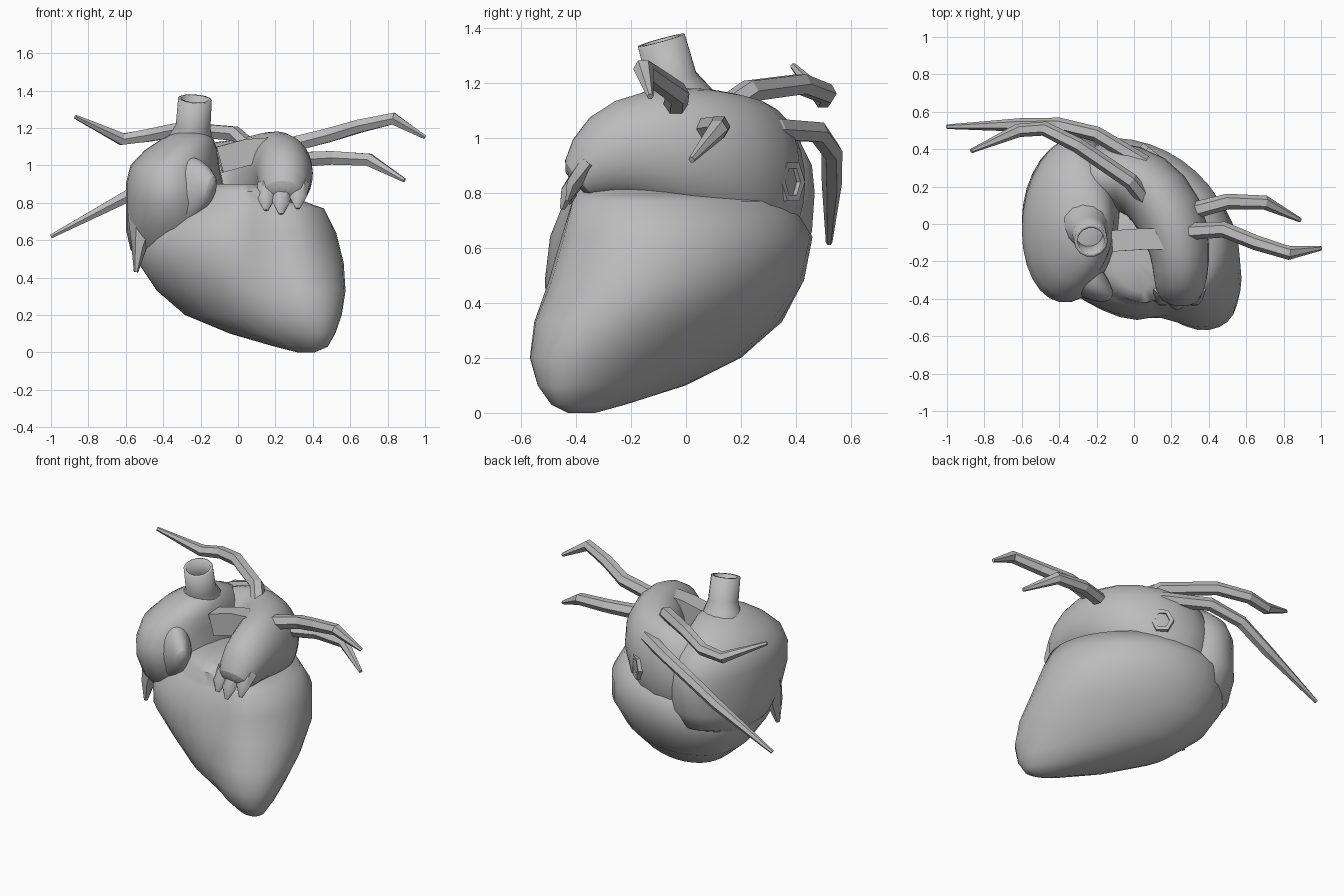
import bpy, bmesh, math
from mathutils import Vector

if "Cube" in bpy.data.objects:
    bpy.data.objects.remove(bpy.data.objects["Cube"], do_unlink=True)

grey = bpy.data.materials.new("plain_grey")
grey.use_nodes = True
grey.diffuse_color = (0.5, 0.5, 0.5, 1)
grey.node_tree.nodes["Principled BSDF"].inputs["Base Color"].default_value = (0.5, 0.5, 0.5, 1)


def skin(name, rings, caps=True, smooth=True, subdiv=0, wall=0):
    """Join rings of points into one surface."""
    bm = bmesh.new()
    loops = [[bm.verts.new(p) for p in ring] for ring in rings]
    n = len(loops[0])
    for a, b in zip(loops, loops[1:]):
        for i in range(n):
            j = (i + 1) % n
            bm.faces.new((a[i], a[j], b[j], b[i]))
    if caps:
        for loop in (loops[0], loops[-1]):
            mid = bm.verts.new(sum((v.co for v in loop), Vector()) / n)
            for i in range(n):
                bm.faces.new((loop[i], loop[(i + 1) % n], mid))
    bmesh.ops.recalc_face_normals(bm, faces=bm.faces)
    mesh = bpy.data.meshes.new(name)
    bm.to_mesh(mesh)
    bm.free()
    mesh.materials.append(grey)
    obj = bpy.data.objects.new(name, mesh)
    bpy.context.collection.objects.link(obj)
    if subdiv:
        obj.modifiers.new("round", "SUBSURF").levels = subdiv
        obj.modifiers["round"].render_levels = subdiv
    if wall:
        mod = obj.modifiers.new("wall", "SOLIDIFY")
        mod.thickness, mod.offset = wall, -1
    if smooth:
        bpy.ops.object.select_all(action="DESELECT")
        obj.select_set(True)
        bpy.context.view_layer.objects.active = obj
        bpy.ops.object.shade_smooth_by_angle(angle=math.radians(50))


def sweep(name, path, sides=6, ref=(0, 0, 1), turn=0.0, **opts):
    """Sweep an ellipse along a path of (x, y, z, half width, half height)."""
    pts = [Vector(p[:3]) for p in path]
    rings = []
    for k, p in enumerate(path):
        t = (pts[min(k + 1, len(pts) - 1)] - pts[max(k - 1, 0)]).normalized()
        side = t.cross(Vector(ref)).normalized()
        up = side.cross(t)
        angles = [turn + 2 * math.pi * i / sides for i in range(sides)]
        rings.append([pts[k] + side * p[3] * math.cos(a) + up * p[4] * math.sin(a) for a in angles])
    skin(name, rings, **opts)


def hump(t, mid, width):
    return math.exp(-((t - mid) / width) ** 2)


def stack(name, levels, sides, groove_x=None):
    """Stack skewed ovals given as (z, x min, x max, y min, y max, skew).
    groove_x adds a front groove and a swelling on its right-hand side."""
    rings = []
    for z, x0, x1, y0, y1, skew in levels:
        cx, cy, rx, ry = (x0 + x1) / 2, (y0 + y1) / 2, (x1 - x0) / 2, (y1 - y0) / 2
        ring = []
        for i in range(sides):
            t = -math.pi + 2 * math.pi * i / sides
            r = 1
            if groove_x is not None:
                mid = -math.acos(max(-0.8, min(0.8, (groove_x - cx) / rx)))
                r += 0.06 * hump(t, -2.5, 0.45) - 0.11 * hump(t, mid, 0.25)
            ring.append((cx + rx * r * math.cos(t), cy + ry * r * math.sin(t - skew), z))
        rings.append(ring)
    skin(name, rings)


# Ventricles with the groove between them
stack("ventricles", [(0.0, 0.32, 0.41, -0.43, -0.33, 0.5), (0.03, 0.20, 0.48, -0.49, -0.22, 0.6),
                     (0.10, -0.04, 0.52, -0.54, 0.0, 0.6), (0.20, -0.28, 0.555, -0.57, 0.2, 0.55),
                     (0.33, -0.43, 0.575, -0.565, 0.35, 0.42), (0.48, -0.53, 0.565, -0.54, 0.43, 0.25),
                     (0.64, -0.54, 0.525, -0.51, 0.46, 0.2), (0.77, -0.42, 0.46, -0.46, 0.38, 0.25),
                     (0.79, -0.38, 0.40, -0.44, 0.28, 0.3), (0.86, -0.25, 0.22, -0.42, 0.12, 0.3),
                     (0.90, -0.12, 0.12, -0.36, -0.02, 0.3)], 36, groove_x=0.18)

# Large rounded right atrium
stack("right_atrium", [(0.44, -0.48, -0.36, -0.10, 0.15, 0.0), (0.55, -0.575, -0.1, -0.24, 0.41, -0.1),
                       (0.66, -0.6, -0.08, -0.34, 0.46, -0.12), (0.80, -0.6, -0.07, -0.42, 0.47, -0.12),
                       (0.90, -0.6, -0.08, -0.42, 0.46, -0.12), (1.0, -0.575, -0.10, -0.38, 0.41, -0.1),
                       (1.08, -0.5, -0.11, -0.31, 0.32, 0.0), (1.14, -0.41, -0.13, -0.22, 0.2, 0.0),
                       (1.18, -0.33, -0.17, -0.12, 0.06, 0.0)], 28)

# Left atrium curving from the back round to the left front
sweep("left_atrium", [(-0.25, 0.22, 0.80, 0.20, 0.30), (-0.10, 0.26, 0.82, 0.20, 0.32),
                      (0.07, 0.22, 0.88, 0.20, 0.28), (0.20, 0.05, 0.95, 0.20, 0.25),
                      (0.25, -0.14, 0.97, 0.165, 0.22), (0.25, -0.29, 0.94, 0.15, 0.18),
                      (0.24, -0.40, 0.83, 0.12, 0.09)], sides=14, subdiv=1)

# Flap at the front of the right atrium, with a hanging tip
sweep("right_auricle", [(-0.13, -0.39, 0.87, 0.04, 0.07), (-0.20, -0.34, 0.90, 0.09, 0.16),
                        (-0.31, -0.25, 0.86, 0.12, 0.22), (-0.42, -0.10, 0.80, 0.13, 0.28)],
      sides=12, subdiv=1)
sweep("right_auricle_tip", [(-0.50, -0.15, 0.72, 0.09, 0.09), (-0.53, -0.18, 0.56, 0.04, 0.06),
                            (-0.545, -0.19, 0.43, 0.012, 0.015)], ref=(0, 1, 0))

# Ragged fingers on the left auricle edge
for i, (x, y, z) in enumerate([(0.15, -0.43, 0.76), (0.23, -0.45, 0.74), (0.32, -0.43, 0.77)]):
    sweep(f"left_auricle_finger_{i + 1}", [(x + 0.01, y + 0.08, z + 0.14, 0.055, 0.04),
                                           (x, y + 0.02, z + 0.06, 0.045, 0.03),
                                           (x, y, z, 0.012, 0.01)], ref=(0, 1, 0))

# Open great veins and the square artery stub
sweep("upper_great_vein", [(-0.27, 0.0, 1.06, 0.16, 0.16), (-0.25, -0.02, 1.14, 0.12, 0.12),
                           (-0.24, -0.05, 1.21, 0.093, 0.093), (-0.23, -0.09, 1.355, 0.09, 0.09)],
      sides=14, ref=(0, 1, 0), caps=False, wall=0.018)
sweep("lower_great_vein", [(0.02, 0.28, 0.84, 0.08, 0.085), (0.105, 0.39, 0.84, 0.07, 0.08)],
      caps=False, wall=0.025, smooth=False)
sweep("artery_stub", [(0.20, -0.08, 1.08, 0.08, 0.1), (0.05, -0.08, 1.07, 0.08, 0.1),
                      (-0.10, -0.09, 1.03, 0.08, 0.1)],
      sides=4, turn=math.pi / 4, caps=False, wall=0.015, smooth=False)

# Four tapering lung veins
lung_veins = {
    "left_upper_lung_vein": [(0.28, -0.04, 1.11), (0.48, -0.03, 1.16), (0.65, -0.10, 1.21),
                             (0.83, -0.155, 1.25), (1.0, -0.13, 1.15)],
    "left_lower_lung_vein": [(0.31, 0.07, 1.03), (0.50, 0.12, 1.04), (0.70, 0.115, 1.03),
                             (0.89, 0.02, 0.92)],
    "right_upper_lung_vein": [(0.07, 0.12, 1.09), (-0.02, 0.23, 1.17), (-0.30, 0.42, 1.195),
                              (-0.48, 0.51, 1.16), (-0.62, 0.50, 1.14), (-0.87, 0.39, 1.26)],
    "right_lower_lung_vein": [(0.13, 0.20, 1.02), (0.05, 0.33, 1.03), (-0.20, 0.48, 1.02),
                              (-0.40, 0.53, 0.95), (-0.60, 0.53, 0.83), (-1.0, 0.52, 0.62)],
}
for name, pts in lung_veins.items():
    last = len(pts) - 1
    radii = [0.012 if k == last else 0.046 - 0.012 * k / last for k in range(last + 1)]
    sweep(name, [(*p, r, r) for p, r in zip(pts, radii)], smooth=False)
